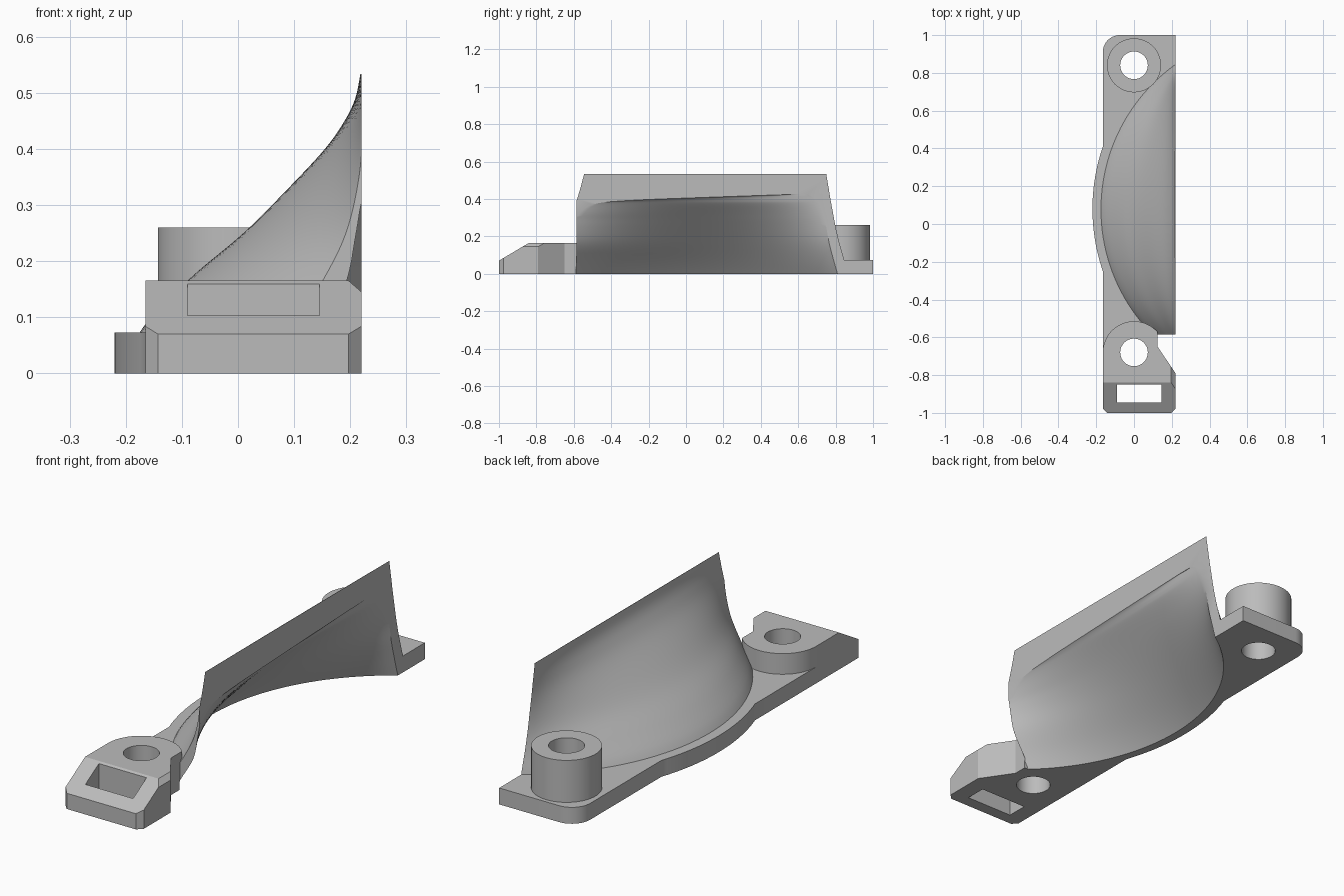
import bpy, bmesh, math
from mathutils import Vector

if "Cube" in bpy.data.objects:
    bpy.data.objects.remove(bpy.data.objects["Cube"], do_unlink=True)

GREY = (0.5, 0.5, 0.5, 1)
grey = bpy.data.materials.new("plain_grey")
grey.use_nodes = True
grey.diffuse_color = GREY
grey.node_tree.nodes["Principled BSDF"].inputs["Base Color"].default_value = GREY

SIDE = 0.22      # flat open side
LEFT = -0.165    # straight outer side
MOUTH = -0.585   # cut end of the hood
PLATE = 0.073    # plate thickness
BLOCK = 0.165    # front block height
HOLE = 0.073     # screw hole radius


def finish(name, bm):
    bmesh.ops.recalc_face_normals(bm, faces=bm.faces)
    mesh = bpy.data.meshes.new(name)
    bm.to_mesh(mesh)
    bm.free()
    mesh.materials.append(grey)
    obj = bpy.data.objects.new(name, mesh)
    bpy.context.collection.objects.link(obj)
    return obj


def slice_off(bm, point, normal):
    """Remove everything beyond a plane and cap the cut."""
    geom = bm.verts[:] + bm.edges[:] + bm.faces[:]
    bmesh.ops.bisect_plane(bm, geom=geom, plane_co=point, plane_no=Vector(normal).normalized(),
                           clear_outer=True)
    rim = [e for e in bm.edges if e.is_boundary]
    if rim:
        bmesh.ops.holes_fill(bm, edges=rim, sides=0)


def prism(outline, low, high):
    bm = bmesh.new()
    face = bm.faces.new([bm.verts.new((x, y, low)) for x, y in outline])
    top = bmesh.ops.extrude_face_region(bm, geom=[face])
    verts = [v for v in top["geom"] if isinstance(v, bmesh.types.BMVert)]
    bmesh.ops.translate(bm, verts=verts, vec=(0, 0, high - low))
    return bm


def arc(cx, cy, r, start, end, n=24):
    angles = [math.radians(start + (end - start) * i / n) for i in range(n + 1)]
    return [(cx + r * math.cos(a), cy + r * math.sin(a)) for a in angles]


def disc(y, r):
    return arc(0, y, r, 0, 360, 64)[:-1]


def smooth_keys(keys, n=5):
    """Catmull-Rom resampling of a short list of keys."""
    keys = [Vector(k) for k in keys]
    out = []
    for i in range(len(keys) - 1):
        a, b = keys[max(i - 1, 0)], keys[i]
        c, d = keys[i + 1], keys[min(i + 2, len(keys) - 1)]
        for j in range(n):
            t = j / n
            out.append(0.5 * (2 * b + (c - a) * t + (2 * a - 5 * b + 4 * c - d) * t * t
                              + (3 * b - a - 3 * c + d) * t ** 3))
    return out + [keys[-1]]


def scoop(keys, mouth, n=48):
    """Loft of circular arcs; each key is (height, apex x, front y, rear y)."""
    bm = bmesh.new()
    rings = []
    for z, apex, front, rear in smooth_keys(keys):
        mid, w, sag = (front + rear) / 2, (rear - front) / 2, max(SIDE - apex, 0.002)
        radius = (w * w + sag * sag) / (2 * sag)
        half = math.asin(min(1, w / radius))
        ring = []
        for i in range(n + 1):
            a = half * (2 * i / n - 1)
            ring.append((SIDE - sag + radius * (1 - math.cos(a)), mid + radius * math.sin(a), z))
        ring += [(SIDE + 0.08, rear, z), (SIDE + 0.08, front, z)]
        rings.append([bm.verts.new(p) for p in ring])
    for low, high in zip(rings, rings[1:]):
        for i in range(len(low)):
            k = (i + 1) % len(low)
            bm.faces.new((low[i], low[k], high[k], high[i]))
    bm.faces.new(rings[0][::-1])
    bm.faces.new(rings[-1])
    slice_off(bm, (0, mouth, 0), (0, -1, 0))
    return bm


def combine(target, tool, operation):
    mod = target.modifiers.new(operation.lower(), "BOOLEAN")
    mod.operation, mod.solver, mod.object = operation, "EXACT", tool
    bpy.context.view_layer.objects.active = target
    bpy.ops.object.modifier_apply(modifier=mod.name)
    bpy.data.objects.remove(tool, do_unlink=True)


# Base plate with a rounded rear corner and a bulging side
bulge = arc(0.797, 0.08, 1.017, 161.1, 198.9)
outline = ([(SIDE, MOUTH), (SIDE, 1)] + arc(LEFT + 0.09, 0.91, 0.09, 90, 180, 12)
           + bulge + [(LEFT, -0.7), (0.1, -0.7), (0.1, MOUTH)])
bracket = finish("air_duct_bracket", prism(outline, 0, PLATE))

# Front block: rounded back, notch, sloped nose and bevelled edge
outline = (arc(0, -0.68, 0.165, 40.7, 180)
           + [(LEFT, -0.977), (LEFT + 0.022, -1), (SIDE - 0.023, -1), (SIDE, -0.977),
              (SIDE, -0.79), (0.125, -0.65)])
bm = prism(outline, 0, BLOCK)
slice_off(bm, (0, -0.84, BLOCK), (0, -0.095, 0.16))
slice_off(bm, (0.197, 0, BLOCK), (0.02, 0, 0.023))
front_block = finish("front_block", bm)

# Rear screw post
rear_post = finish("rear_post", prism(disc(0.84, 0.143), 0, 0.26))

# Curved hood
bm = scoop([(0.01, -0.175, -0.69, 0.85), (PLATE, -0.175, -0.69, 0.845),
            (BLOCK, -0.09, -0.66, 0.82), (0.25, 0.01, -0.63, 0.80),
            (0.33, 0.09, -0.605, 0.785), (0.40, 0.155, -0.582, 0.772),
            (0.45, 0.19, -0.567, 0.764), (0.49, 0.209, -0.556, 0.757),
            (0.533, 0.218, -0.545, 0.75)], MOUTH)
slice_off(bm, (SIDE, 0, 0), (1, 0, 0))
hood = finish("hood", bm)

for part in (front_block, rear_post, hood):
    combine(bracket, part, "UNION")

# Hollow inside of the hood
hollow = scoop([(-0.05, -0.22, -0.69, 0.825), (0, -0.18, -0.68, 0.81),
                (0.07, -0.115, -0.66, 0.79), (BLOCK, -0.02, -0.62, 0.765),
                (0.25, 0.065, -0.605, 0.75), (0.31, 0.125, -0.58, 0.735),
                (0.37, 0.185, -0.5, 0.715), (0.392, 0.203, -0.3, 0.70),
                (0.41, 0.213, 0.15, 0.68), (0.424, 0.218, 0.56, 0.65)], MOUTH - 0.004)
combine(bracket, finish("hood_hollow", hollow), "DIFFERENCE")

# Screw holes and strap slot
slot = [(-0.09, -0.945), (0.145, -0.945), (0.145, -0.85), (-0.09, -0.85)]
for name, shape in (("rear_hole", disc(0.84, HOLE)), ("front_hole", disc(-0.68, HOLE)),
                    ("strap_slot", slot)):
    combine(bracket, finish(name, prism(shape, -0.1, 0.6)), "DIFFERENCE")

# Smooth curves, sharp edges
bpy.ops.object.select_all(action="DESELECT")
bracket.select_set(True)
bpy.context.view_layer.objects.active = bracket
bpy.ops.object.shade_smooth_by_angle(angle=math.radians(25))
